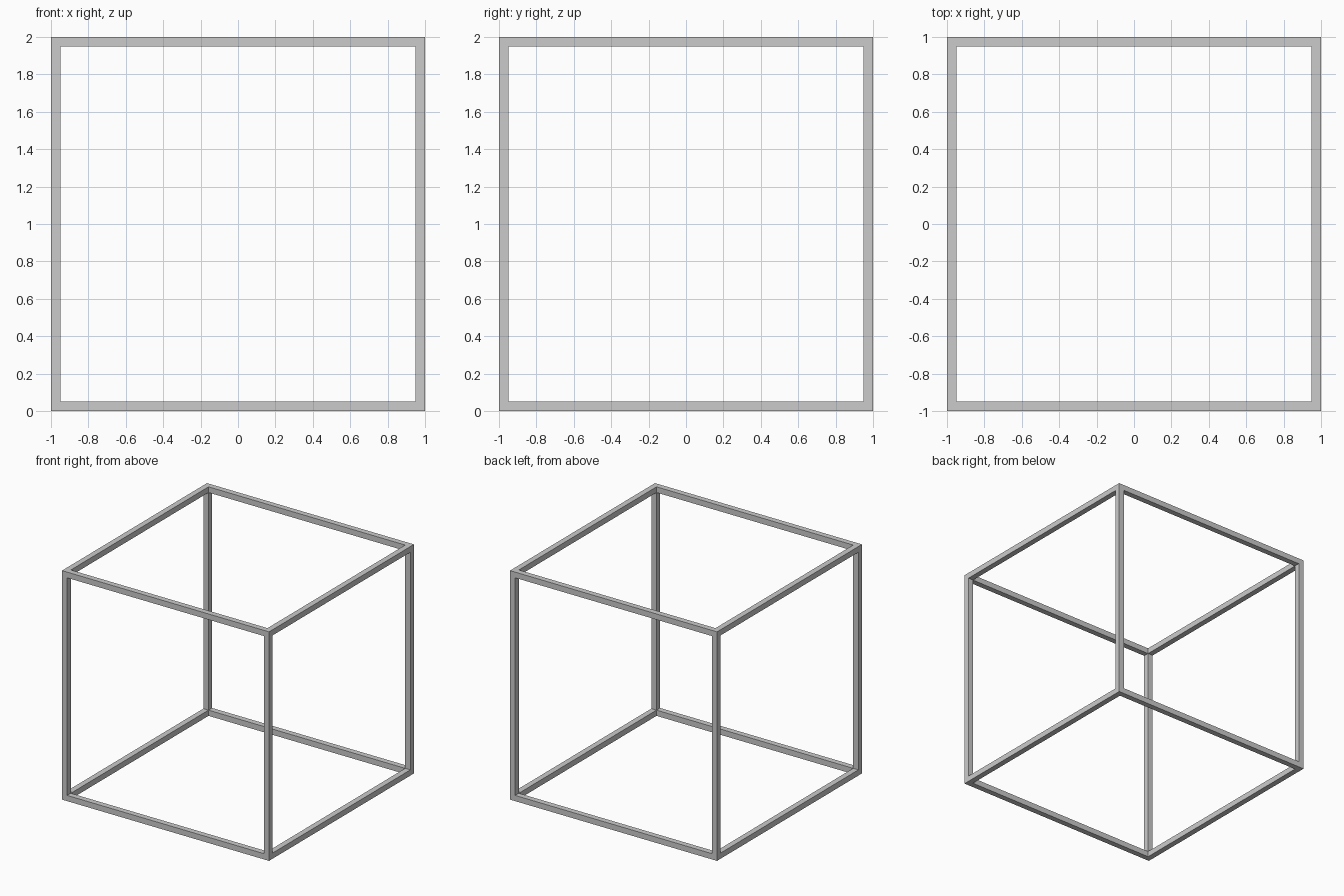
import bpy, bmesh

if "Cube" in bpy.data.objects:
    bpy.data.objects.remove(bpy.data.objects["Cube"])

SIZE, BAR = 2.0, 0.05
INNER = SIZE / 2 - BAR

bm = bmesh.new()
bmesh.ops.create_cube(bm, size=SIZE)

# Open a square window in every face, leaving the outer border of the bars
windows = bm.faces[:]
bmesh.ops.inset_individual(bm, faces=windows, thickness=BAR, use_even_offset=True)
bmesh.ops.delete(bm, geom=windows, context='FACES_ONLY')

# Fold each window rim inward to form the inner sides of the square bars
rim = [e for e in bm.edges if e.is_boundary]
folded = bmesh.ops.extrude_edge_only(bm, edges=rim)["geom"]
for v in folded:
    if isinstance(v, bmesh.types.BMVert):
        v.co = [max(-INNER, min(INNER, c)) for c in v.co]
bmesh.ops.remove_doubles(bm, verts=bm.verts[:], dist=0.001)
bmesh.ops.recalc_face_normals(bm, faces=bm.faces[:])

# Stand the frame on the ground
bmesh.ops.translate(bm, verts=bm.verts[:], vec=(0, 0, SIZE / 2))

mesh = bpy.data.meshes.new("cube_frame")
bm.to_mesh(mesh)
bm.free()
bpy.context.collection.objects.link(bpy.data.objects.new("cube_frame", mesh))
